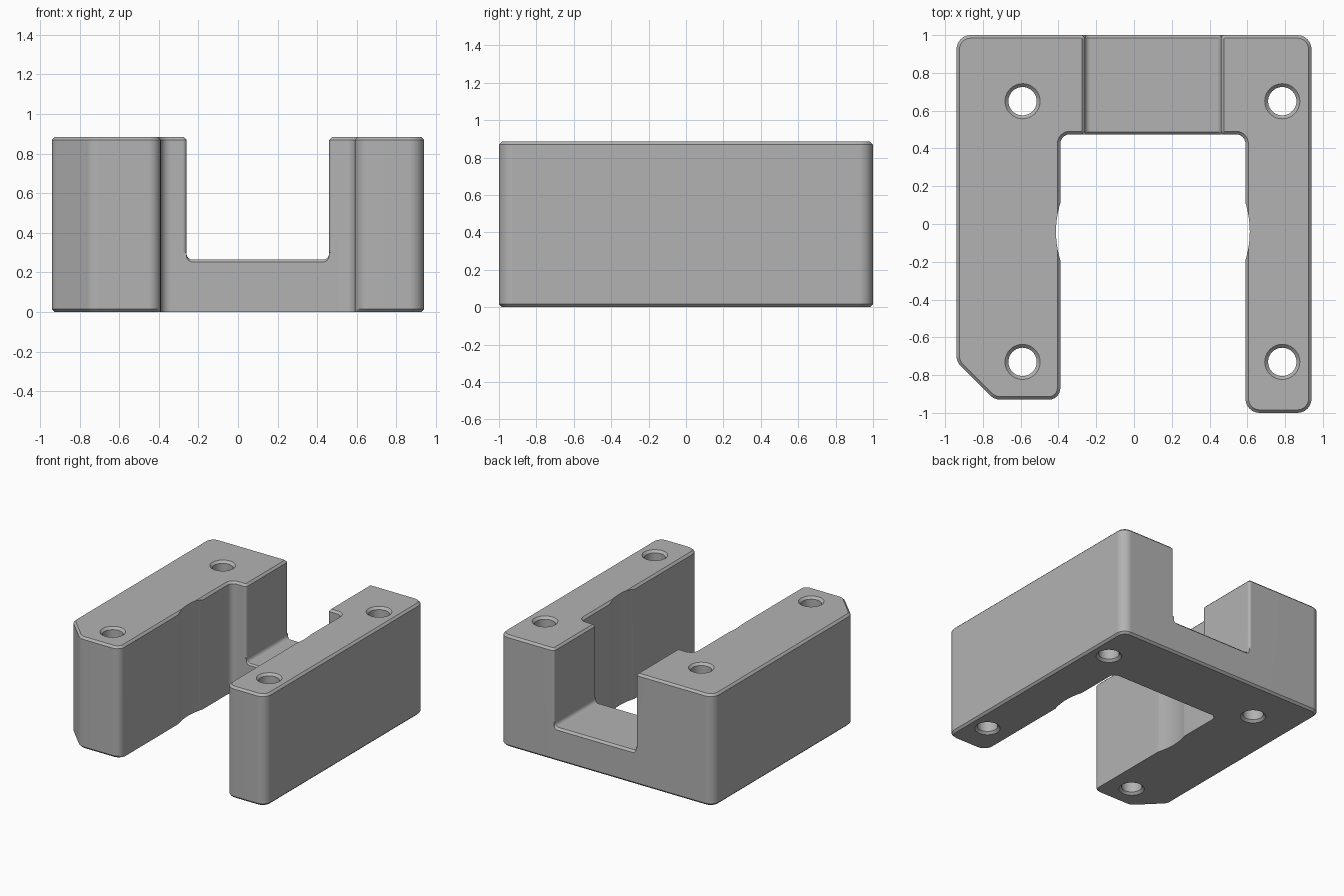
import bpy, bmesh, math
from mathutils import Vector, Matrix

cube = bpy.data.objects.get("Cube")
if cube:
    bpy.data.objects.remove(cube, do_unlink=True)

HEIGHT, CHAMFER, STEPS = 0.885, 0.016, 6

grey = bpy.data.materials.new("light grey")
grey.use_nodes = True
grey.diffuse_color = (0.45, 0.45, 0.45, 1)
grey.node_tree.nodes["Principled BSDF"].inputs["Base Color"].default_value = grey.diffuse_color


def outline(corners, insets):
    """Rounded counter-clockwise outline; each edge is moved inward by its inset."""
    pts, n = [Vector(c[:2]) for c in corners], len(corners)
    result = []
    for i, p in enumerate(pts):
        d1 = (p - pts[i - 1]).normalized()
        d2 = (pts[(i + 1) % n] - p).normalized()
        n1, n2 = Vector((-d1.y, d1.x)), Vector((-d2.y, d2.x))
        c1, c2, dot = insets[i - 1], insets[i], n1.dot(n2)
        q = p + (n1 * (c1 - c2 * dot) + n2 * (c2 - c1 * dot)) / (1 - dot * dot)
        radius = corners[i][2]
        if not radius:
            result.append(q)
            continue
        turn = math.atan2(d1.cross(d2), d1.dot(d2))
        side = math.copysign(1, turn)
        radius = max(radius - side * min(c1, c2), 0.004)
        arm = n1 * side * radius
        centre = q - d1 * radius * math.tan(abs(turn) / 2) + arm
        for k in range(STEPS + 1):
            result.append(centre - Matrix.Rotation(turn * k / STEPS, 2) @ arm)
    return result


def loft(name, rings):
    """Closed solid through rings of 3D points."""
    bm = bmesh.new()
    loops = [[bm.verts.new(p) for p in ring] for ring in rings]
    for a, b in zip(loops, loops[1:]):
        for i in range(len(a)):
            j = (i + 1) % len(a)
            bm.faces.new((a[i], a[j], b[j], b[i]))
    bm.faces.new(loops[0])
    bm.faces.new(loops[-1])
    bmesh.ops.recalc_face_normals(bm, faces=bm.faces)
    mesh = bpy.data.meshes.new(name)
    bm.to_mesh(mesh)
    bm.free()
    mesh.materials.append(grey)
    obj = bpy.data.objects.new(name, mesh)
    bpy.context.collection.objects.link(obj)
    return obj


def tower(name, corners):
    """Full-height block: chamfered top, bottom chamfer on flagged outer edges."""
    none = [0] * len(corners)
    top = [CHAMFER] * len(corners)
    bottom = [CHAMFER * c[3] for c in corners]
    layers = ((0, bottom), (CHAMFER, none), (HEIGHT - CHAMFER, none), (HEIGHT, top))
    return loft(name, [[(p.x, p.y, z) for p in outline(corners, ins)] for z, ins in layers])


def turned(name, x, y, profile, sides):
    """Solid of revolution about a vertical axis from (radius, z) pairs."""
    angles = [math.tau * k / sides for k in range(sides)]
    return loft(name, [[(x + r * math.cos(a), y + r * math.sin(a), z) for a in angles]
                       for r, z in profile])


def combine(target, other, operation):
    mod = target.modifiers.new(operation.lower(), 'BOOLEAN')
    mod.operation, mod.solver, mod.object = operation, 'EXACT', other
    bpy.context.view_layer.objects.active = target
    bpy.ops.object.modifier_apply(modifier=mod.name)
    bpy.data.objects.remove(other, do_unlink=True)


# Side arms with their rear blocks: x, y, corner radius, bottom chamfer flag
body = tower("bracket_body", [
    (-0.94, 1, 0.075, 1), (-0.94, -0.73, 0.08, 1), (-0.74, -0.93, 0.08, 1),
    (-0.39, -0.93, 0.06, 0), (-0.39, 0.475, 0.05, 0),
    (-0.26, 0.475, 0.02, 0), (-0.26, 1, 0.02, 1)])
left_arm = tower("left_arm", [
    (0.59, -1, 0.075, 1), (0.94, -1, 0.075, 1), (0.94, 1, 0.075, 1),
    (0.46, 1, 0.02, 0), (0.46, 0.475, 0.02, 0), (0.59, 0.475, 0.05, 0)])

# Low rear bridge with filleted slot floor, lofted from front to back
section = [(-0.3, 0, 0), (0.5, 0, 0), (0.5, 0.3, 0), (0.46, 0.3, 0),
           (0.46, 0.265, 0.03), (-0.26, 0.265, 0.03), (-0.26, 0.3, 0), (-0.3, 0.3, 0)]
rings = []
for y, floor, base in ((0.475, 0.012, 0), (0.487, 0, 0),
                       (1 - CHAMFER, 0, 0), (1, CHAMFER, CHAMFER)):
    insets = [base, 0, 0, 0, floor, 0, 0, 0]
    rings.append([(p.x, y, p.y) for p in outline(section, insets)])
bridge = loft("bridge", rings)

combine(body, bridge, 'UNION')
combine(body, left_arm, 'UNION')

# Round relief in the inner walls of both arms
combine(body, turned("relief", 0.1, -0.04, [(0.513, -0.1), (0.513, 1)], 96), 'DIFFERENCE')

# Four through holes, countersunk at both ends
hole = [(0.111, -0.018), (0.075, 0.018), (0.075, HEIGHT - 0.018), (0.111, HEIGHT + 0.018)]
for x in (-0.59, 0.785):
    for y in (-0.73, 0.65):
        combine(body, turned("hole", x, y, hole, 40), 'DIFFERENCE')

# Smooth rounded corners, crisp chamfers
bpy.ops.object.select_all(action='DESELECT')
body.select_set(True)
bpy.context.view_layer.objects.active = body
bpy.ops.object.shade_smooth_by_angle(angle=math.radians(30))
weighted = body.modifiers.new("weighted normals", 'WEIGHTED_NORMAL')
weighted.keep_sharp = True
